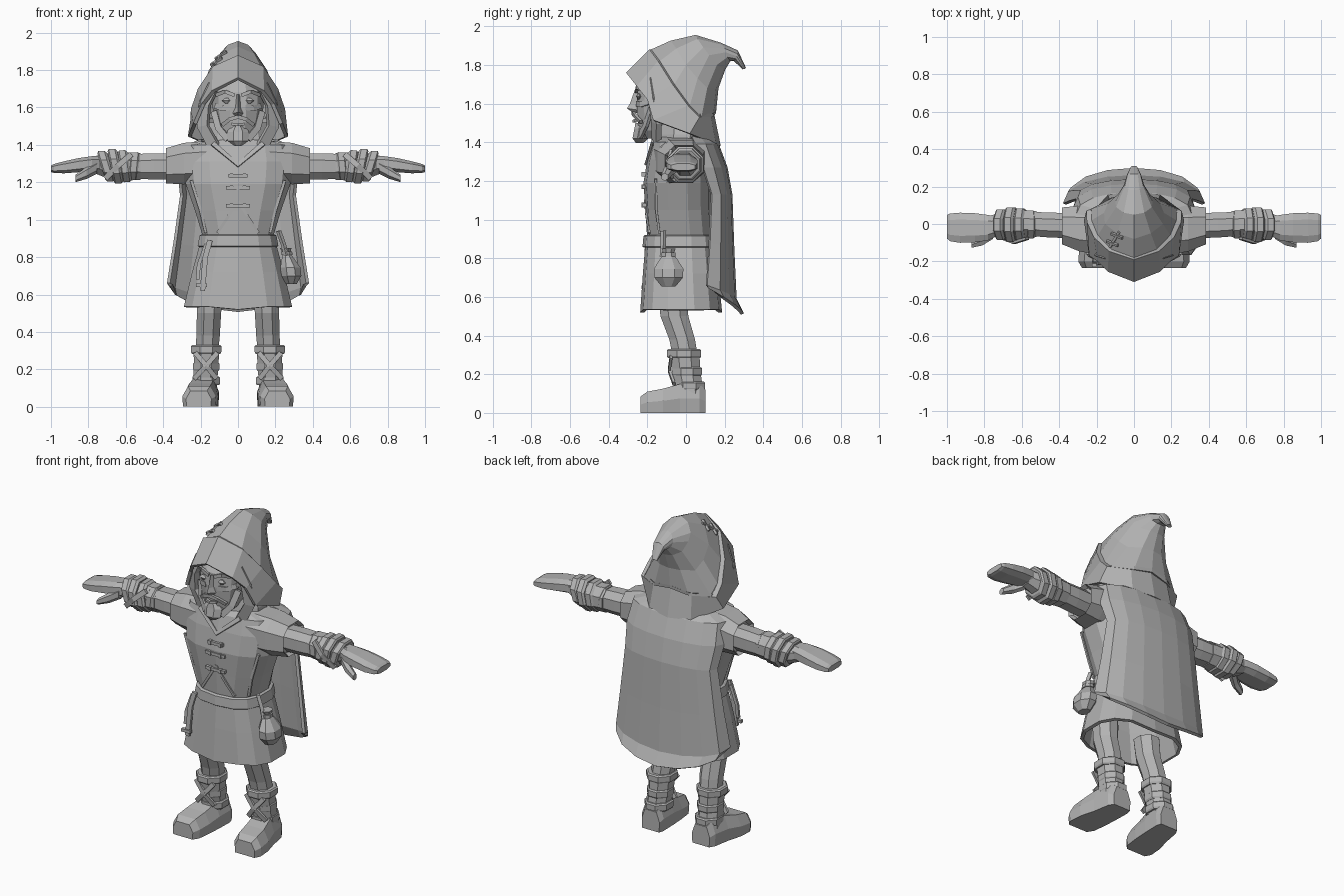
import bpy, bmesh, math
from mathutils import Vector

grey = bpy.data.materials.new("plain grey")
grey.diffuse_color = (0.45, 0.45, 0.45, 1)


def build(name, verts, faces, thick=0):
    me = bpy.data.meshes.new(name)
    bm = bmesh.new()
    vs = [bm.verts.new(v) for v in verts]
    for f in faces:
        bm.faces.new([vs[i] for i in f])
    bmesh.ops.recalc_face_normals(bm, faces=bm.faces)
    bm.to_mesh(me)
    bm.free()
    me.materials.append(grey)
    ob = bpy.data.objects.new(name, me)
    bpy.context.collection.objects.link(ob)
    if thick:
        m = ob.modifiers.new("thickness", 'SOLIDIFY')
        m.thickness, m.offset = thick, -1
    return ob


def loft(name, rings, closed=True, caps=(True, True), thick=0):
    """Skin a list of equal-sized point rings."""
    n = len(rings[0])
    verts = [p for r in rings for p in r]
    faces = []
    for i in range(len(rings) - 1):
        for j in range(n if closed else n - 1):
            k = (j + 1) % n
            faces.append((i * n + j, i * n + k, (i + 1) * n + k, (i + 1) * n + j))
    if closed and caps[0]:
        faces.append(tuple(range(n)))
    if closed and caps[1]:
        faces.append(tuple(range(len(verts) - n, len(verts))))
    return build(name, verts, faces, thick)


def oval(n, a, b, p=1.0, turn=0.5):
    out = []
    for i in range(n):
        t = (i + turn) * 2 * math.pi / n
        c, s = math.cos(t), math.sin(t)
        out.append((a * math.copysign(abs(c) ** p, c), b * math.copysign(abs(s) ** p, s)))
    return out


def up_tube(name, secs, n=8, p=1.0, turn=0.5):
    """Sections: z, x centre, y centre, x radius, y radius."""
    return loft(name, [[(x + u, y + v, z) for u, v in oval(n, a, b, p, turn)] for z, x, y, a, b in secs])


def side_tube(name, secs, s, n=8, p=1.0, slant=0):
    """Sections: x, y centre, z centre, y radius, z radius; s picks the side, slant tilts the rings."""
    return loft(name, [[(s * (x + slant * v), y + u, z + v) for u, v in oval(n, a, b, p)] for x, y, z, a, b in secs])


def strip(name, pts, w, d, face=(0, -1, 0)):
    """Flat strap of width w and depth d along points, facing a direction."""
    pts = [Vector(p) for p in pts]
    f = Vector(face).normalized()
    rings = []
    for i, p in enumerate(pts):
        t = (pts[min(i + 1, len(pts) - 1)] - pts[max(i - 1, 0)]).normalized()
        side = t.cross(f).normalized() * w / 2
        rings.append([p - side, p + side, p + side + f * d, p - side + f * d])
    return loft(name, rings)


def mirrored(half):
    """Close a front-to-back half ring across x = 0."""
    return half + [(-x, y, z) for x, y, z in half[-2:0:-1]]


# tunic, skirt and belt
up_tube("tunic", [(1.43, 0, -.03, .15, .12), (1.40, 0, -.035, .28, .14), (1.31, 0, -.04, .30, .16),
                  (1.19, 0, -.045, .285, .175), (1.05, 0, -.04, .235, .17), (.92, 0, -.03, .195, .172),
                  (.86, 0, -.03, .205, .18)], 14, .8)
skirt = [[(u, y + v, z - (.015 if z < .6 and abs(u) < .15 else 0)) for u, v in oval(14, a, b, .75)]
         for z, y, a, b in [(.88, -.03, .205, .18), (.72, -.028, .25, .195), (.535, -.025, .295, .212)]]
loft("skirt", skirt, caps=(True, False), thick=.02)
up_tube("belt", [(.855, 0, -.03, .213, .188), (.86, 0, -.03, .22, .195),
                 (.915, 0, -.03, .21, .19), (.92, 0, -.03, .2, .182)], 14, .8)

# neck line and chest seams
strip("collar", [(-.135, -.165, 1.405), (0, -.198, 1.29), (.135, -.165, 1.405)], .025, .014, (0, -1, .4))
for s in (-1, 1):
    strip("vest_edge", [(s * .25, -.15, 1.21), (s * .20, -.147, 1.05), (s * .172, -.132, .93)], .015, .012)
    strip("vest_split", [(0, -.205, 1.10), (s * .05, -.198, 1.02), (s * .11, -.183, .93)], .015, .012)
for z, w in ((1.235, .05), (1.17, .065), (1.075, .065)):
    strip("chest_lace", [(-w, -.205, z), (w, -.205, z)], .018, .02)
    for x in (-.035, .035):
        strip("lace_knot", [(x, -.207, z - .012), (x, -.207, z + .012)], .016, .022)

# cape: curved sheet with a lower flaring point at the back
rings = []
for z, w, yb, yf, drop in ((1.43, .20, .13, .03, 0), (1.39, .31, .17, .05, 0), (1.27, .325, .215, .09, 0),
                           (1.13, .31, .24, .135, 0), (.88, .345, .25, .125, .03), (.66, .38, .262, .11, .07),
                           (.645, .365, .30, .115, .13)):
    row = []
    for i in range(9):
        t = -1 + i / 4
        k = 1 - abs(t) ** 2.0
        row.append((w * math.sin(t * math.pi / 2), yf + (yb - yf) * k, z - drop * (1 - abs(t) ** 1.5)))
    rings.append(row)
loft("cape", rings, closed=False, thick=.018)

# hood: flared brim, crown and drooping tip
brim = mirrored([(0, -.31, 1.76), (.14, -.255, 1.69), (.195, -.20, 1.62), (.24, -.17, 1.515),
                 (.268, .02, 1.445), (.14, .155, 1.39), (0, .18, 1.38)])
fold = mirrored([(0, -.19, 1.88), (.135, -.145, 1.82), (.215, -.07, 1.70), (.252, .01, 1.59),
                 (.255, .07, 1.53), (.13, .13, 1.53), (0, .145, 1.55)])
seat = [(x * .9, y + .01, z) for x, y, z in fold]
crown = mirrored([(0, -.08, 1.925), (.09, -.05, 1.885), (.155, 0, 1.80), (.16, .06, 1.73),
                  (.14, .11, 1.68), (.07, .155, 1.68), (0, .168, 1.68)])
peak = mirrored([(0, .05, 1.955), (.055, .06, 1.935), (.095, .09, 1.89), (.1, .12, 1.85),
                 (.085, .16, 1.80), (.045, .195, 1.78), (0, .203, 1.775)])
bend = mirrored([(0, .18, 1.915), (.03, .185, 1.905), (.05, .20, 1.885), (.055, .205, 1.865),
                 (.05, .215, 1.84), (.025, .225, 1.825), (0, .23, 1.82)])
tip = mirrored([(0, .268, 1.875), (.02, .268, 1.868), (.035, .266, 1.858), (.038, .262, 1.845),
                (.035, .256, 1.832), (.018, .25, 1.823), (0, .248, 1.82)])
end = mirrored([(.0, .31, 1.785), (.01, .31, 1.784), (.016, .308, 1.782), (.018, .304, 1.78),
                (.015, .298, 1.778), (.008, .294, 1.777), (0, .292, 1.777)])
loft("hood", [seat, crown, peak, bend, tip, end], caps=(False, True))
loft("hood_brim", [seat, fold, brim], caps=(False, False), thick=.02)
# stitched patch on the hood
a, b = Vector((-.125, -.12, 1.825)), Vector((-.075, -.04, 1.89))
strip("hood_stitch", [a, b], .014, .012, (-.6, -.4, .7))
for k in (.25, .75):
    c = a.lerp(b, k)
    strip("stitch_bar", [c + Vector((-.03, .012, -.02)), c + Vector((.03, -.012, .02))], .014, .014, (-.6, -.4, .7))

# cloth round the neck, framing the face
for s in (-1, 1):
    strip("hood_lining", [(s * .12, -.17, 1.72), (s * .17, -.155, 1.62), (s * .18, -.14, 1.50),
                          (s * .12, -.14, 1.39)], .06, .03, (s * .5, -1, 0))
up_tube("neck", [(1.36, 0, -.03, .20, .14), (1.44, 0, -.02, .19, .14), (1.52, 0, -.02, .16, .13)], 10)

# head and face
up_tube("head", [(1.42, 0, -.14, .055, .08), (1.46, 0, -.12, .095, .13), (1.52, 0, -.10, .125, .155),
                 (1.60, 0, -.09, .14, .17), (1.68, 0, -.08, .14, .175), (1.76, 0, -.06, .11, .14)], 12, .85)
loft("nose", [[(-.014, -.24, 1.67), (.014, -.24, 1.67), (0, -.265, 1.67)],
              [(-.02, -.24, 1.60), (.02, -.24, 1.60), (0, -.29, 1.60)],
              [(-.035, -.24, 1.565), (.035, -.24, 1.565), (0, -.305, 1.575)],
              [(-.02, -.24, 1.55), (.02, -.24, 1.55), (0, -.275, 1.553)]])
up_tube("chin_beard", [(1.395, 0, -.24, .02, .02), (1.42, 0, -.235, .06, .045),
                       (1.47, 0, -.225, .065, .045), (1.50, 0, -.225, .035, .04)], 8)
strip("lower_lip", [(-.035, -.25, 1.512), (0, -.262, 1.508), (.035, -.25, 1.512)], .014, .015)
for s in (-1, 1):
    strip("moustache", [(0, -.265, 1.55), (s * .045, -.255, 1.537), (s * .085, -.225, 1.505)], .02, .016)
    strip("brow", [(s * .018, -.245, 1.665), (s * .07, -.24, 1.685), (s * .12, -.19, 1.665)], .02, .018)
    strip("cheek", [(s * .04, -.245, 1.60), (s * .085, -.225, 1.595), (s * .125, -.18, 1.61)], .028, .014)
    up_tube("eye", [(1.622, s * .062, -.245, .008, .005), (1.637, s * .062, -.245, .026, .015),
                    (1.652, s * .062, -.245, .008, .005)], 8)
    strip("beard_side", [(s * .125, -.17, 1.58), (s * .10, -.20, 1.49), (s * .05, -.23, 1.43)], .035, .016,
          (s * .4, -1, 0))

for s in (-1, 1):
    # shoulder flap and arm
    side_tube("shoulder", [(.14, -.03, 1.31, .15, .12), (.29, -.025, 1.30, .13, .118),
                           (.385, -.01, 1.288, .105, .10), (.36, -.01, 1.288, .09, .085)], s, 8, .8)
    side_tube("sleeve", [(.34, -.01, 1.285, .07, .075), (.45, -.005, 1.285, .072, .075),
                         (.56, 0, 1.285, .068, .07)], s, 8, .85)
    side_tube("forearm", [(.52, 0, 1.285, .075, .078), (.66, 0, 1.285, .085, .085),
                          (.78, -.01, 1.295, .055, .045)], s)
    for x, r, k in ((.555, .08, -.1), (.605, .092, .15), (.655, .1, .2), (.705, .088, .3)):
        side_tube("forearm_wrap", [(x - .026, -.003, 1.287, r - .01, r - .012), (x - .014, -.003, 1.287, r, r),
                                   (x + .018, -.003, 1.285, r, r), (x + .026, -.003, 1.285, r - .01, r - .012)],
                  s, 8, 1, k)
    strip("cross_band", [(s * .57, -.07, 1.35), (s * .64, -.092, 1.29), (s * .71, -.065, 1.22)], .03, .014)
    side_tube("hand", [(.72, -.01, 1.295, .05, .05), (.78, -.02, 1.30, .072, .042), (.85, -.02, 1.292, .082, .04),
                       (.93, -.02, 1.28, .085, .034), (.985, -.018, 1.274, .078, .025),
                       (1.0, -.015, 1.272, .066, .018)], s, 8, .7)
    side_tube("thumb", [(.755, -.05, 1.28, .035, .035), (.81, -.09, 1.25, .028, .032),
                        (.87, -.11, 1.22, .02, .02)], s, 6)

    # leg, boot and foot
    up_tube("leg", [(.62, s * .15, -.07, .075, .08), (.50, s * .155, -.06, .07, .078),
                    (.38, s * .16, -.02, .068, .072), (.30, s * .165, -.005, .065, .07)], 8)
    up_tube("boot_shaft", [(.33, s * .168, -.01, .077, .085), (.22, s * .17, .0, .07, .08),
                           (.08, s * .18, .025, .072, .075)], 8)
    for z, r, y in ((.308, .088, -.01), (.215, .076, .005), (.14, .08, .018)):
        up_tube("boot_wrap", [(z - .025, s * .17, y, r - .006, r + .002), (z - .015, s * .17, y, r, r + .008),
                              (z + .015, s * .17, y, r, r + .008), (z + .022, s * .17, y, r - .008, r)], 8)
    for t in (-1, 1):
        strip("boot_lace", [(s * .17 - t * .06, -.07, .29), (s * .17, -.08, .22),
                            (s * .175 + t * .06, -.055, .15)], .026, .014)
    foot = []
    for y, c, w, h in ((.10, .17, .06, .12), (.07, .175, .074, .15), (-.03, .185, .082, .15),
                       (-.12, .20, .092, .125), (-.20, .208, .09, .11), (-.235, .21, .068, .085)):
        foot.append([(s * (c + dx * w), y, z) for dx, z in
                     ((-.95, 0), (.95, 0), (1, h * .5), (.65, h), (-.65, h), (-1, h * .5))])
    loft("foot", foot)

# strap hanging from the belt
strip("belt_strap", [(-.15, -.195, .89), (-.175, -.2, .80), (-.19, -.208, .62)], .028, .016)
strip("strap_loop", [(-.17, -.188, .87), (-.21, -.188, .76), (-.215, -.192, .68)], .02, .014)
strip("strap_end", [(-.225, -.21, .65), (-.165, -.21, .65)], .018, .02)

# pouch
up_tube("pouch", [(.655, .285, -.09, .03, .04), (.70, .285, -.09, .058, .08), (.745, .28, -.09, .058, .083),
                  (.80, .265, -.09, .032, .045), (.82, .26, -.09, .02, .026), (.85, .255, -.09, .034, .04)], 8)
up_tube("pouch_tie", [(.81, .262, -.09, .032, .04), (.83, .26, -.09, .032, .04)], 8)
strip("pouch_cord", [(.21, -.11, .94), (.235, -.11, .87), (.25, -.115, .81)], .02, .02, (1, -1, 0))
